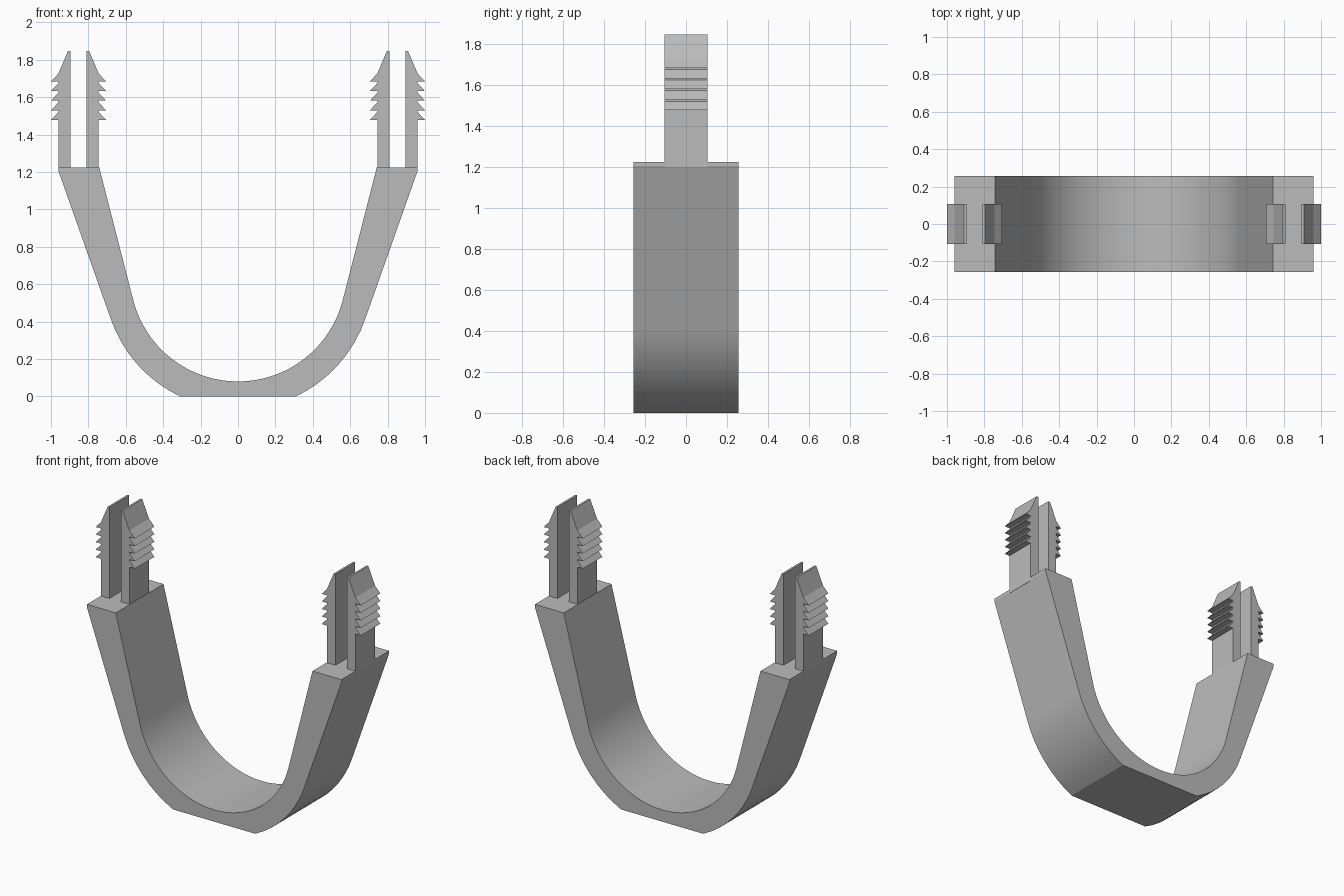
import bpy
import bmesh
from math import cos, sin, radians

cube = bpy.data.objects.get("Cube")
if cube:
    bpy.data.objects.remove(cube, do_unlink=True)

grey = bpy.data.materials.new("plain grey")
grey.use_nodes = True
colour = (0.5, 0.5, 0.5, 1)
grey.diffuse_color = colour
grey.node_tree.nodes["Principled BSDF"].inputs["Base Color"].default_value = colour


def extrude_profile(name, points, half_depth):
    """Closed xz outline, extruded symmetrically along y."""
    bm = bmesh.new()
    face = bm.faces.new([bm.verts.new((x, -half_depth, z)) for x, z in points])
    result = bmesh.ops.extrude_face_region(bm, geom=[face])
    verts = [g for g in result["geom"] if isinstance(g, bmesh.types.BMVert)]
    bmesh.ops.translate(bm, verts=verts, vec=(0, 2 * half_depth, 0))
    bmesh.ops.recalc_face_normals(bm, faces=bm.faces[:])
    mesh = bpy.data.meshes.new(name)
    bm.to_mesh(mesh)
    bm.free()
    mesh.materials.append(grey)
    obj = bpy.data.objects.new(name, mesh)
    bpy.context.collection.objects.link(obj)
    bpy.ops.object.select_all(action="DESELECT")
    obj.select_set(True)
    bpy.context.view_layer.objects.active = obj
    bpy.ops.object.shade_smooth_by_angle(angle=radians(15))
    return obj


def arc(centre_z, radius, start, end, steps):
    """Points on an arc centred on x = 0, angles in degrees below horizontal."""
    angles = [radians(start + (end - start) * i / steps) for i in range(steps + 1)]
    return [(radius * cos(a), centre_z - radius * sin(a)) for a in angles]


def mirrored(points):
    return [(-x, z) for x, z in reversed(points)]


# U-shaped strap: flat-bottomed outer curve, round inner curve
TOP = 1.225
outer = [(0.96, TOP), (0.96, 1.205)] + arc(0.65, 0.72, 19, 64.53, 8)
inner = [(0.742, TOP)] + arc(0.658, 0.578, 14.3, 165.7, 32) + [(-0.742, TOP)]
strap = extrude_profile("u_strap", outer + mirrored(outer) + inner[::-1], 0.257)
weighted = strap.modifiers.new("even_shading", "WEIGHTED_NORMAL")
weighted.keep_sharp = True

# Barbed prongs: slotted pair on each strap end
SLOT, SHANK, BARB = 0.895, 0.96, 1.0
prong = [(SLOT, 1.2), (SHANK, 1.2)]
for i in range(5):
    z = 1.478 + i * 0.0515
    prong += [(SHANK, z), (BARB, z), (SHANK, z + 0.043)]
prong += [(0.909, 1.847), (SLOT, 1.847)]

PAIR_CENTRE = 0.8525
inner_prong = [(2 * PAIR_CENTRE - x, z) for x, z in prong]
for side, sign in (("left", 1), ("right", -1)):
    for place, outline in (("outer", prong), ("inner", inner_prong)):
        extrude_profile(f"{side}_{place}_prong",
                        [(sign * x, z) for x, z in outline], 0.106)
